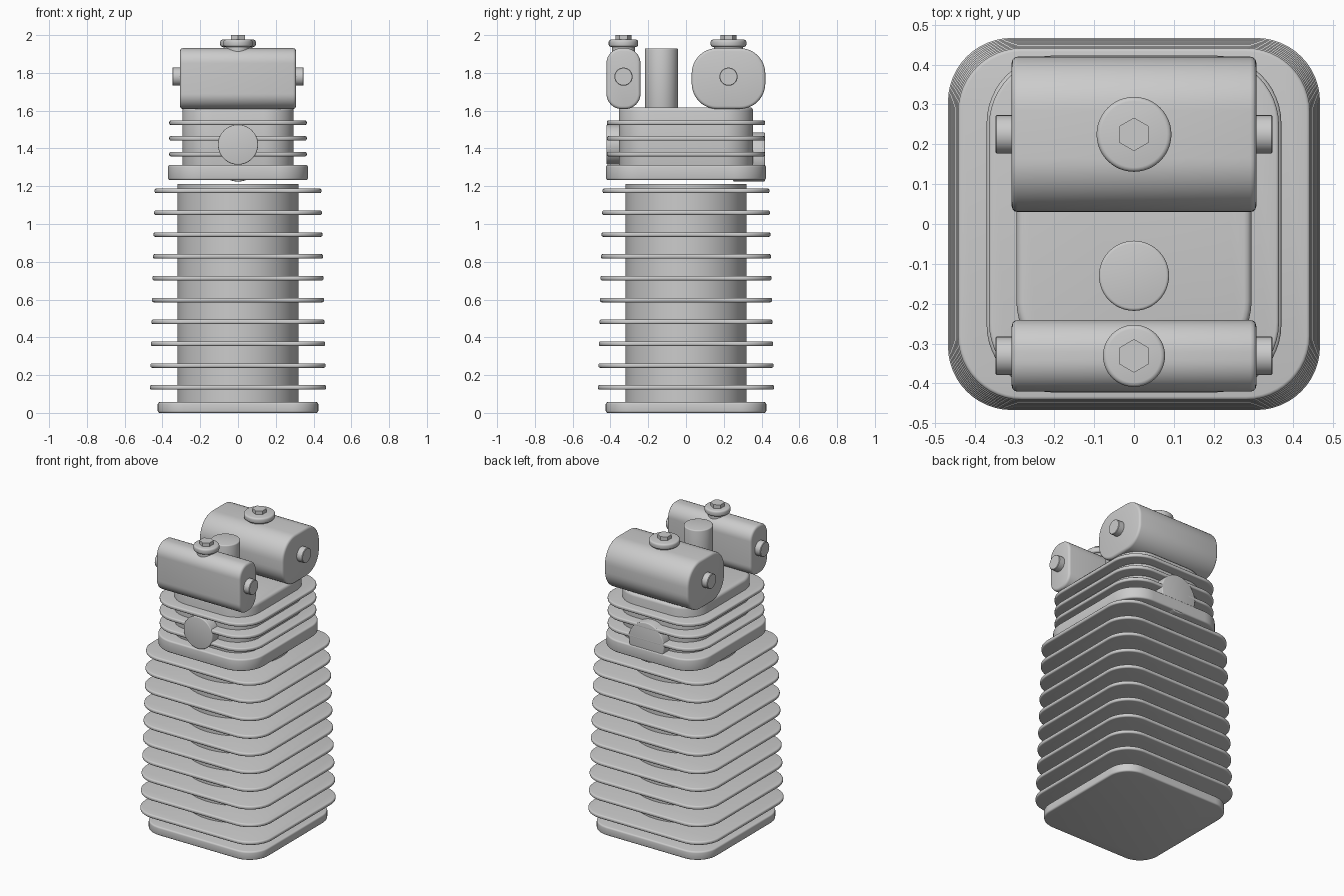
import bpy, bmesh
from math import sin, cos, pi, radians

if "Cube" in bpy.data.objects:
    bpy.data.objects.remove(bpy.data.objects["Cube"])


def rounded(hx, hy, r, cx=0, cy=0, seg=12):
    """Rounded rectangle outline."""
    pts = []
    for k, (sx, sy) in enumerate([(1, 1), (-1, 1), (-1, -1), (1, -1)]):
        for i in range(seg + 1):
            a = (k + i / seg) * pi / 2
            pts.append((cx + sx * (hx - r) + r * cos(a), cy + sy * (hy - r) + r * sin(a)))
    return pts


def circle(r, cx=0, cy=0, n=48):
    """Regular polygon outline with its first corner at the top."""
    return [(cx + r * sin(2 * pi * i / n), cy + r * cos(2 * pi * i / n)) for i in range(n)]


def prism(name, pts, lo, hi, axis='z', bevel=0.0, seg=3):
    """Extrude an outline along an axis from lo to hi, rounding both rims."""
    place = {'z': lambda u, v, w: (u, v, w),
             'x': lambda u, v, w: (w, u, v),
             'y': lambda u, v, w: (u, w, v)}[axis]
    bm = bmesh.new()
    a = [bm.verts.new(place(u, v, lo)) for u, v in pts]
    b = [bm.verts.new(place(u, v, hi)) for u, v in pts]
    caps = [bm.faces.new(a), bm.faces.new(b)]
    n = len(pts)
    for i in range(n):
        j = (i + 1) % n
        bm.faces.new((a[i], a[j], b[j], b[i]))
    bmesh.ops.recalc_face_normals(bm, faces=bm.faces[:])
    if bevel:
        rims = [e for f in caps for e in f.edges]
        bmesh.ops.bevel(bm, geom=rims, offset=bevel, segments=seg, profile=0.5,
                        affect='EDGES', clamp_overlap=True)
    me = bpy.data.meshes.new(name)
    bm.to_mesh(me)
    bm.free()
    ob = bpy.data.objects.new(name, me)
    bpy.context.collection.objects.link(ob)
    bpy.ops.object.select_all(action='DESELECT')
    ob.select_set(True)
    bpy.context.view_layer.objects.active = ob
    bpy.ops.object.shade_smooth_by_angle(angle=radians(32))
    return ob


# Barrel: base plate, cylinder and ten tapering cooling fins
prism("base_plate", rounded(0.425, 0.425, 0.14), 0, 0.057, bevel=0.01)
prism("barrel", circle(0.32, n=64), 0.03, 1.213)
for i in range(10):
    z = 0.135 + i * 0.1156
    h = 0.467 - i * 0.0028
    prism(f"barrel_fin_{i + 1}", rounded(h, h, 0.16), z - 0.012, z + 0.012, bevel=0.009)

# Head: flange, body and three fins, with a small gap above the barrel
prism("head_flange", rounded(0.37, 0.423, 0.17), 1.233, 1.312, bevel=0.01)
prism("head_body", rounded(0.295, 0.355, 0.16), 1.29, 1.618, bevel=0.018)
for i in range(3):
    z = 1.37 + i * 0.083
    prism(f"head_fin_{i + 1}", rounded(0.364, 0.418, 0.17), z - 0.012, z + 0.012, bevel=0.008)

# Intake and exhaust ports
prism("front_port", circle(0.106, 0, 1.42), -0.421, -0.25, 'y', bevel=0.006)
prism("rear_port", circle(0.13, 0, 1.355), 0.25, 0.418, 'y', bevel=0.006)

# Spark plug tube
prism("plug_tube", circle(0.088, 0, -0.13), 1.60, 1.93, bevel=0.007)

# Two cam covers with end pins and filler caps
for side, y, hy, r, cap in [("rear", 0.225, 0.195, 0.135, 0.094),
                            ("front", -0.331, 0.09, 0.08, 0.078)]:
    prism(f"{side}_cam_cover", rounded(hy, 0.161, r, y, 1.77), -0.307, 0.307, 'x', bevel=0.015)
    prism(f"{side}_cam_pin", circle(0.048, y, 1.78), -0.348, 0.348, 'x', bevel=0.003, seg=1)
    prism(f"{side}_cap_neck", circle(cap - 0.018, 0, y), 1.91, 1.95)
    prism(f"{side}_cap", circle(cap, 0, y), 1.938, 1.976, bevel=0.011)
    prism(f"{side}_cap_hex", circle(0.042, 0, y, 6), 1.965, 2.0)
